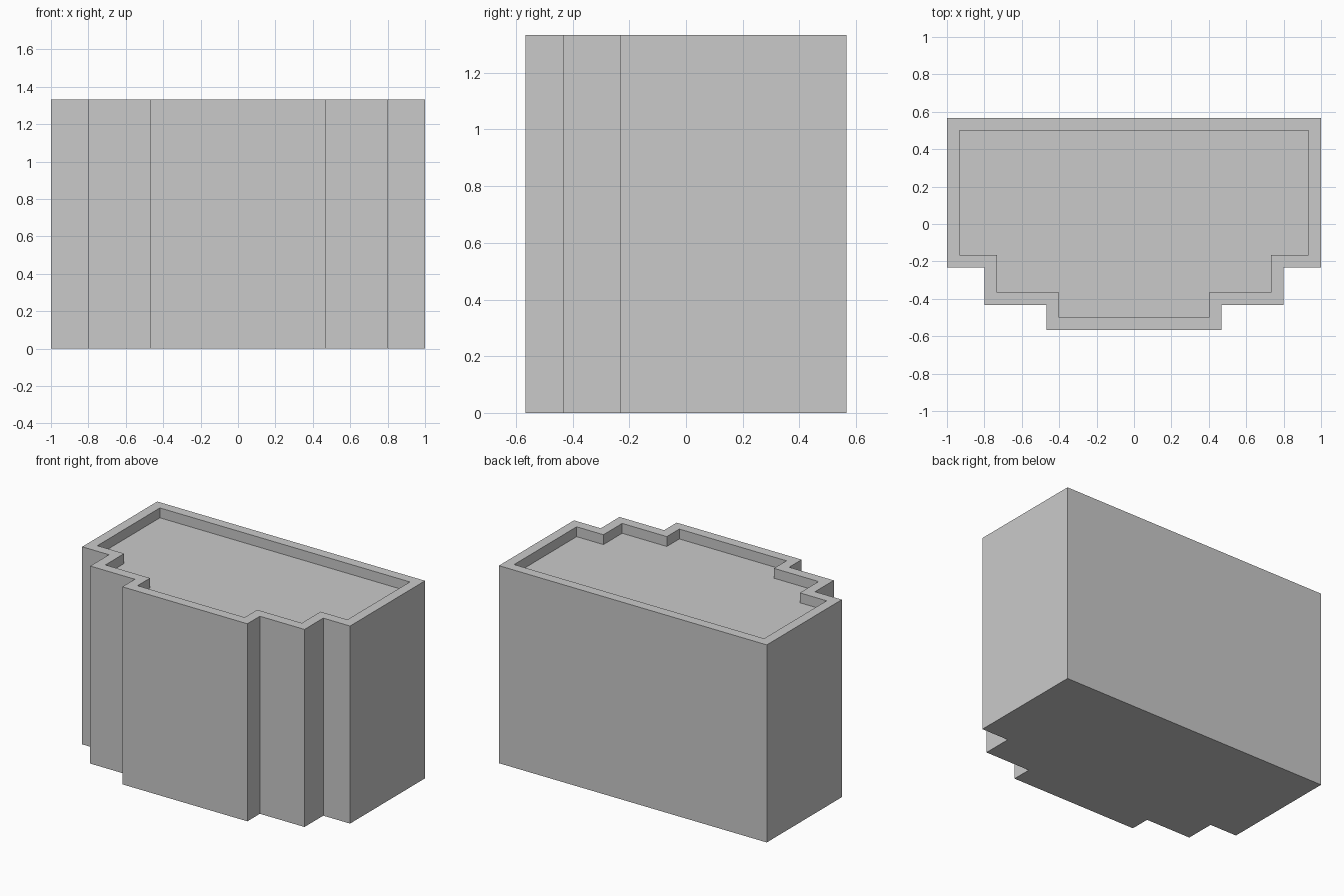
import bpy
import bmesh

cube = bpy.data.objects.get("Cube")
if cube:
    bpy.data.objects.remove(cube, do_unlink=True)

UNIT = 1 / 15          # parapet thickness and roof recess depth
HEIGHT = 20 * UNIT

# Plain grey for the whole block
grey = bpy.data.materials.new("plain_grey")
grey.use_nodes = True
colour = (0.59, 0.59, 0.59, 1)
grey.diffuse_color = colour
grey.node_tree.nodes["Principled BSDF"].inputs["Base Color"].default_value = colour

# Stepped half plan from back to front, and the same plan inside the parapet
outer = [(15, 8.5), (15, -3.5), (12, -3.5), (12, -6.5), (7, -6.5), (7, -8.5)]
inner = [(x - 1, y - 1 if y > 0 else y + 1) for x, y in outer]


def ring(bm, half, z):
    """Mirror a half plan into a closed ring of vertices at height z."""
    plan = half + [(-x, y) for x, y in reversed(half)]
    return [bm.verts.new((x * UNIT, y * UNIT, z)) for x, y in plan]


# Base, outer walls, parapet rim, inner walls and sunken roof
bm = bmesh.new()
rings = [ring(bm, outer, 0), ring(bm, outer, HEIGHT),
         ring(bm, inner, HEIGHT), ring(bm, inner, HEIGHT - UNIT)]
bm.faces.new(rings[0])
for low, high in zip(rings, rings[1:]):
    for i in range(len(low)):
        bm.faces.new((low[i - 1], low[i], high[i], high[i - 1]))
bm.faces.new(rings[-1])
bmesh.ops.recalc_face_normals(bm, faces=bm.faces[:])

mesh = bpy.data.meshes.new("stepped_building")
bm.to_mesh(mesh)
bm.free()
mesh.materials.append(grey)
building = bpy.data.objects.new("stepped_building", mesh)
bpy.context.collection.objects.link(building)
